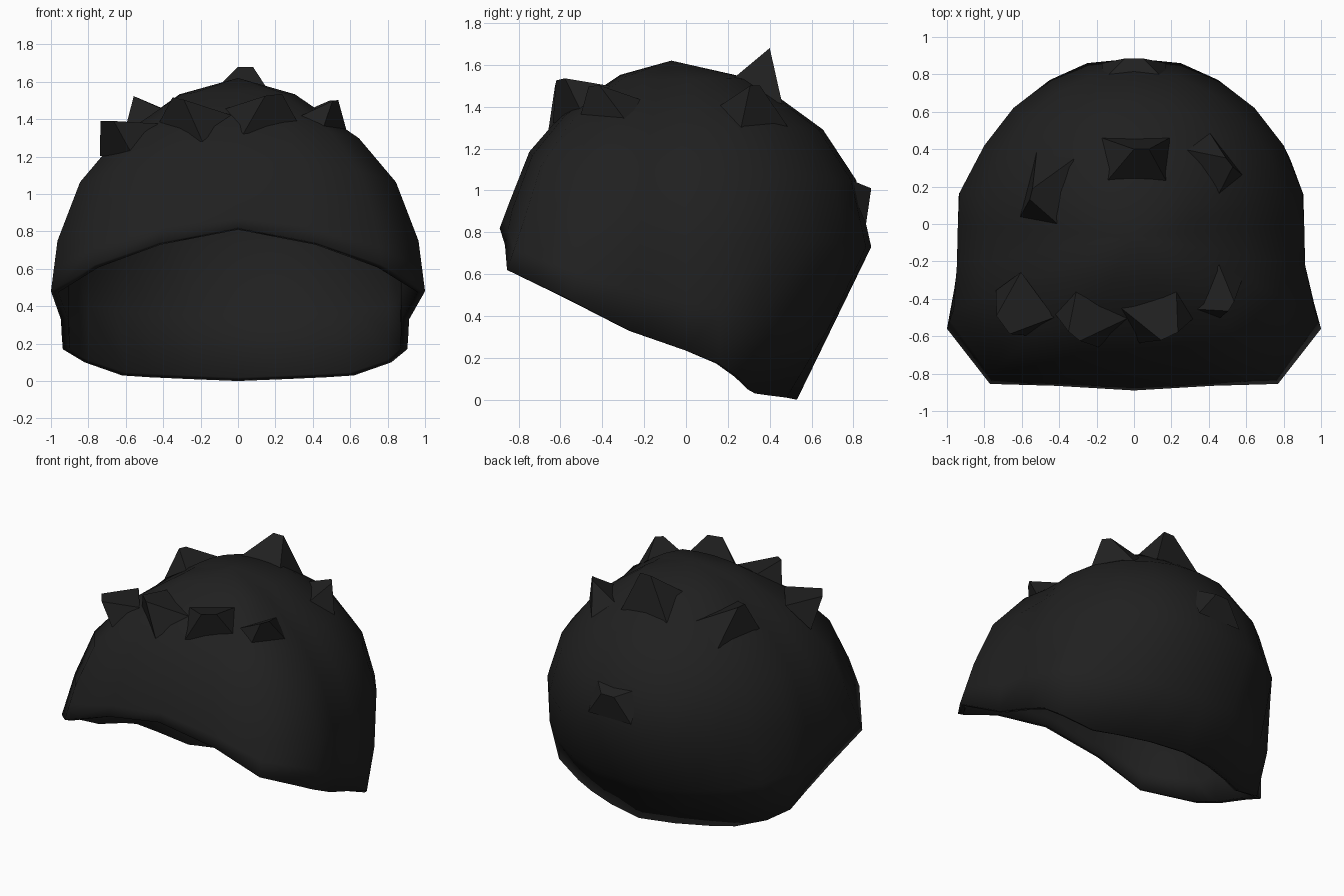
import bpy, bmesh, math
from mathutils import Vector

if "Cube" in bpy.data.objects:
    bpy.data.objects.remove(bpy.data.objects["Cube"])

mat = bpy.data.materials.new("near black")
mat.diffuse_color = (0.0145, 0.0145, 0.0145, 1)
mat.use_nodes = True
mat.node_tree.nodes["Principled BSDF"].inputs["Base Color"].default_value = mat.diffuse_color


def make_object(name, bm):
    mesh = bpy.data.meshes.new(name)
    bm.to_mesh(mesh)
    bm.free()
    mesh.materials.append(mat)
    obj = bpy.data.objects.new(name, mesh)
    bpy.context.collection.objects.link(obj)
    return obj


# Hair cap: half outline from front to back, rim point and widest point per column
COLUMNS = [
    ((0, -.89, .82), (0, -.845, .94)),
    ((.42, -.865, .74), (.38, -.83, .91)),
    ((.77, -.855, .62), (.74, -.78, .84)),
    ((1, -.56, .48), (.965, -.46, .75)),
    ((.915, -.27, .33), (.915, -.22, .75)),
    ((.91, 0, .235), (.91, 0, .75)),
    ((.905, .16, .17), (.90, .17, .75)),
    ((.82, .26, .10), (.80, .42, .76)),
    ((.62, .33, .03), (.645, .62, .76)),
    ((.47, .40, .02), (.45, .77, .74)),
    ((.25, .48, .01), (.25, .86, .73)),
    ((0, .53, 0), (0, .885, .73)),
]
# the left side bulges slightly more than the right
mirror = [tuple((-p[0] * (1.035 if -.3 < p[1] < .2 else 1), p[1], p[2]) for p in c)
          for c in COLUMNS[-2:0:-1]]
columns = COLUMNS + mirror
TOP = Vector((0, -.07, 1.62))

bm = bmesh.new()
grid = []
for rim, mid in columns:
    rim, mid = Vector(rim), Vector(mid)
    power = 1.61 + .35 * max(0, mid.y)    # back is rounder than the front
    low = rim.lerp(mid, .45)              # lower wall, bulging at the rear corners
    if mid.y > .3:
        out = Vector((low.x, low.y, 0)).normalized()
        low += out * .08 * abs(out.x * out.y)
    col = [bm.verts.new(p) for p in (rim, low, mid)]
    for s in (.36, .63, .90):
        f = (1 - s ** power) ** (1 / power)
        p = TOP.lerp(mid, f)
        p.z = mid.z + (TOP.z - mid.z) * s
        col.append(bm.verts.new(p))
    grid.append(col)
crown = bm.verts.new(TOP)
for a, b in zip(grid, grid[1:] + grid[:1]):
    for j in range(5):
        bm.faces.new((a[j], b[j], b[j + 1], a[j + 1]))
    bm.faces.new((a[5], b[5], crown))
cap = make_object("hair_cap", bm)
shell = cap.modifiers.new("thickness", "SOLIDIFY")
shell.thickness = .04
shell.offset = -1
bpy.context.view_layer.objects.active = cap
cap.select_set(True)
bpy.ops.object.shade_smooth_by_angle(angle=math.radians(60))
cap.select_set(False)


# Hair tufts: four-cornered base sunk in the cap, ending in a short edge
def tuft(name, base, tip, w, d, edge, twist=0):
    base, tip = Vector(base), Vector(tip)
    n = (base - Vector((0, 0, .6))).normalized()
    u = Vector((0, 0, 1)).cross(n)
    u = Vector((1, 0, 0)) if abs(n.x) < .1 else u.normalized()
    if u.x < 0:
        u = -u
    v = n.cross(u).normalized()
    t = math.radians(twist)
    u, v = u * math.cos(t) + v * math.sin(t), v * math.cos(t) - u * math.sin(t)
    bm = bmesh.new()
    for sx, sy in ((-1, -1), (1, -1), (1, 1), (-1, 1)):
        bm.verts.new(base - n * .03 + u * w * sx + v * d * sy)
    for s in (-1, 1):
        bm.verts.new(tip + u * edge * s)
    bmesh.ops.convex_hull(bm, input=bm.verts[:])
    bmesh.ops.recalc_face_normals(bm, faces=bm.faces[:])
    make_object(name, bm)


tuft("front_tuft_1", (-.60, -.44, 1.31), (-.70, -.54, 1.39), .15, .12, .06)
tuft("front_tuft_2", (-.25, -.49, 1.40), (-.32, -.60, 1.51), .17, .13, .04, -15)
tuft("front_tuft_3", (.13, -.48, 1.43), (.19, -.60, 1.53), .17, .13, .05, 12)
tuft("front_tuft_4", (.46, -.38, 1.39), (.52, -.44, 1.50), .14, .09, .03, 10)
tuft("top_tuft_left", (-.48, .20, 1.40), (-.55, .16, 1.52), .18, .12, .03, 10)
tuft("top_tuft_middle", (.01, .34, 1.49), (.04, .40, 1.68), .18, .14, .04)
tuft("top_tuft_right", (.44, .34, 1.37), (.51, .33, 1.50), .15, .10, .03)
tuft("back_tuft", (0, .84, .96), (0, .885, 1.01), .17, .12, .05)
